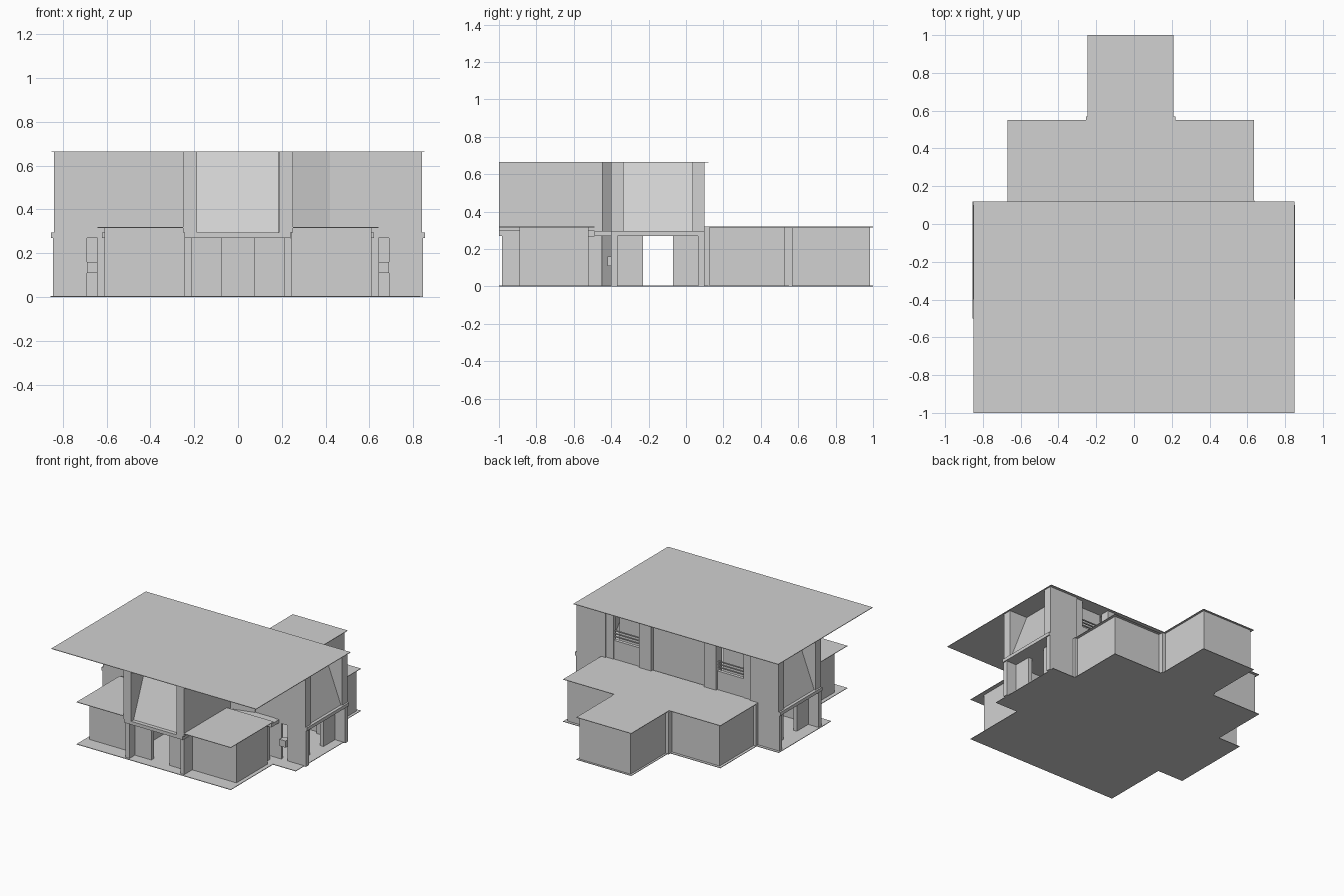
import bpy
import bmesh
from mathutils import Vector

cube = bpy.data.objects.get("Cube")
if cube:
    bpy.data.objects.remove(cube, do_unlink=True)

GREY = (0.64, 0.64, 0.64, 1)
mat = bpy.data.materials.new("plain grey")
mat.use_nodes = True
mat.diffuse_color = GREY
mat.node_tree.nodes["Principled BSDF"].inputs["Base Color"].default_value = GREY

ROOF = 0.665      # top of the upper storey
LOW = 0.32        # top of the single-storey rooms
SLAB = 0.27       # underside of the bay floors
FLOOR = 0.295     # top of the bay floors
THIN = 0.004


def prism(name, outline, axis, start, end):
    """Extrude a flat outline along x, y or z."""
    def place(p, t):
        return {"x": Vector((t, p[0], p[1])),
                "y": Vector((p[0], t, p[1])),
                "z": Vector((p[0], p[1], t))}[axis]
    bm = bmesh.new()
    face = bm.faces.new([bm.verts.new(place(p, start)) for p in outline])
    ext = bmesh.ops.extrude_face_region(bm, geom=[face])
    moved = [g for g in ext["geom"] if isinstance(g, bmesh.types.BMVert)]
    bmesh.ops.translate(bm, verts=moved, vec=place((0, 0), end - start))
    bmesh.ops.recalc_face_normals(bm, faces=bm.faces)
    mesh = bpy.data.meshes.new(name)
    bm.to_mesh(mesh)
    bm.free()
    mesh.materials.append(mat)
    obj = bpy.data.objects.new(name, mesh)
    bpy.context.collection.objects.link(obj)
    return obj


def box(name, x0, x1, y0, y1, z0, z1):
    x0, x1 = sorted((x0, x1))
    return prism(name, [(x0, y0), (x1, y0), (x1, y1), (x0, y1)], "z", z0, z1)


# Ground plate under the whole house
prism("ground_plate", [
    (-0.64, -1), (0.64, -1), (0.64, -0.5), (0.83, -0.5), (0.83, 0.12),
    (0.635, 0.12), (0.635, 0.55), (0.21, 0.55), (0.21, 1), (-0.245, 1),
    (-0.245, 0.55), (-0.67, 0.55), (-0.67, 0.12), (-0.855, 0.12),
    (-0.855, -0.5), (-0.64, -0.5)], "z", 0, THIN)

# Main roof and the stepped rear roof
box("main_roof", -0.85, 0.85, -1, 0.12, ROOF - THIN, ROOF)
prism("rear_roof", [
    (-0.67, 0.08), (0.635, 0.08), (0.635, 0.55), (0.21, 0.55), (0.21, 1),
    (-0.245, 1), (-0.245, 0.55), (-0.67, 0.55)], "z", LOW - THIN, LOW)

# Rear rooms with posts in the inner corners
box("rear_room", -0.65, 0.615, 0.1, 0.53, 0, LOW - THIN)
box("rear_wing", -0.23, 0.195, 0.5, 0.985, 0, LOW - THIN)
for side, x in (("right", -0.24), ("left", 0.205)):
    box(side + "_rear_corner_post", x - 0.015, x + 0.015, 0.52, 0.57, 0, LOW - THIN)
for side, x in (("right", -0.655), ("left", 0.625)):
    box(side + "_rear_end_post", x - 0.012, x + 0.012, 0.1, 0.125, 0, LOW - THIN)

# Front bay: floor, leaning wall and entrance wall with a door opening
box("front_bay_floor", -0.245, 0.24, -1, -0.44, SLAB, FLOOR)
prism("front_leaning_wall", [(-0.97, FLOOR), (-0.955, FLOOR), (-0.805, ROOF - THIN),
                             (-0.82, ROOF - THIN)], "x", -0.19, 0.185)
for side, s in (("right", -1), ("left", 1)):
    box(side + "_front_fin", s * 0.188, s * 0.25, -1, -0.44, FLOOR, ROOF - THIN)
    box(side + "_entrance_fin", s * 0.212, s * 0.243, -0.985, -0.86, 0, SLAB)
    box(side + "_entrance_wall", s * 0.075, s * 0.212, -0.92, -0.89, 0, SLAB)
    box(side + "_hall_wall", s * 0.08, s * 0.095, -0.5, -0.3, 0, SLAB)

# Parts repeated on both sides
for side, s in (("right", -1), ("left", 1)):
    # Front room with an overhanging flat roof
    box(side + "_front_room", s * 0.245, s * 0.61, -0.89, -0.52, 0, LOW - THIN)
    box(side + "_front_room_roof", s * 0.24, s * 0.64, -1, -0.49, LOW - THIN, LOW)
    box(side + "_room_return", s * 0.25, s * 0.58, -0.52, -0.45, 0, SLAB)

    # Side bay floor, fins and leaning wall
    box(side + "_bay_floor", s * 0.58, s * 0.853, -0.4, 0.1, SLAB, FLOOR)
    box(side + "_landing", s * 0.25, s * 0.62, -0.49, -0.4, SLAB, FLOOR)
    for end, y0, y1 in (("front", -0.4, -0.335), ("rear", 0.035, 0.1)):
        box(f"{side}_{end}_bay_fin", s * 0.6, s * 0.84, y0, y1, FLOOR, ROOF - THIN)
    prism(side + "_leaning_wall", [
        (s * 0.83, FLOOR), (s * 0.815, FLOOR), (s * 0.675, ROOF - THIN),
        (s * 0.69, ROOF - THIN)], "y", -0.335, 0.035)

    # Ground storey side wall with a doorway, and its end fins
    for end, y0, y1 in (("front", -0.366, -0.23), ("rear", -0.07, 0.065)):
        box(f"{side}_{end}_door_wall", s * 0.73, s * 0.76, y0, y1, 0, SLAB)
    for end, y0 in (("front", -0.4), ("rear", 0.065)):
        box(f"{side}_{end}_lower_fin", s * 0.69, s * 0.845, y0, y0 + 0.035, 0, SLAB)
    box(side + "_lower_front_wall", s * 0.25, s * 0.64, -0.4, -0.38, 0, SLAB)
    box(side + "_lower_rear_wall", s * 0.6, s * 0.7, 0.075, 0.1, 0, SLAB)
    box(side + "_front_bar", s * 0.64, s * 0.69, -0.42, -0.37, 0.11, 0.16)

    # Upper front wall
    box(side + "_upper_front_wall", s * 0.25, s * 0.6, -0.395, -0.37, FLOOR, ROOF - THIN)
    box(side + "_upper_front_pier", s * 0.587, s * 0.69, -0.4, -0.36, FLOOR, ROOF - THIN)

    # Upper rear wall: piers around a recessed window with rails
    box(side + "_outer_pier", s * 0.54, s * 0.66, 0.06, 0.09, FLOOR, ROOF - THIN)
    box(side + "_inner_pier", s * 0.22, s * 0.32, 0.03, 0.1, FLOOR, ROOF - THIN)
    box(side + "_window_back", s * 0.32, s * 0.54, 0, 0.015, FLOOR, ROOF - THIN)
    box(side + "_window_sill", s * 0.32, s * 0.54, 0.06, 0.085, FLOOR, 0.46)
    for i in range(3):
        z = 0.48 + 0.022 * i
        box(f"{side}_window_rail_{i + 1}", s * 0.32, s * 0.54, 0.065, 0.075, z, z + 0.006)

# Slightly turned full-height wall on one side of the front
prism("turned_wall", [(0.25, -0.446), (0.42, -0.4), (0.42, -0.39), (0.25, -0.39)],
      "z", 0, ROOF - THIN)

# Centre of the upper rear wall and the floor between the storeys
box("upper_rear_wall", -0.24, 0.24, 0.04, 0.07, FLOOR, ROOF - THIN)
box("upper_floor", -0.6, 0.6, -0.45, 0.1, SLAB, FLOOR)
